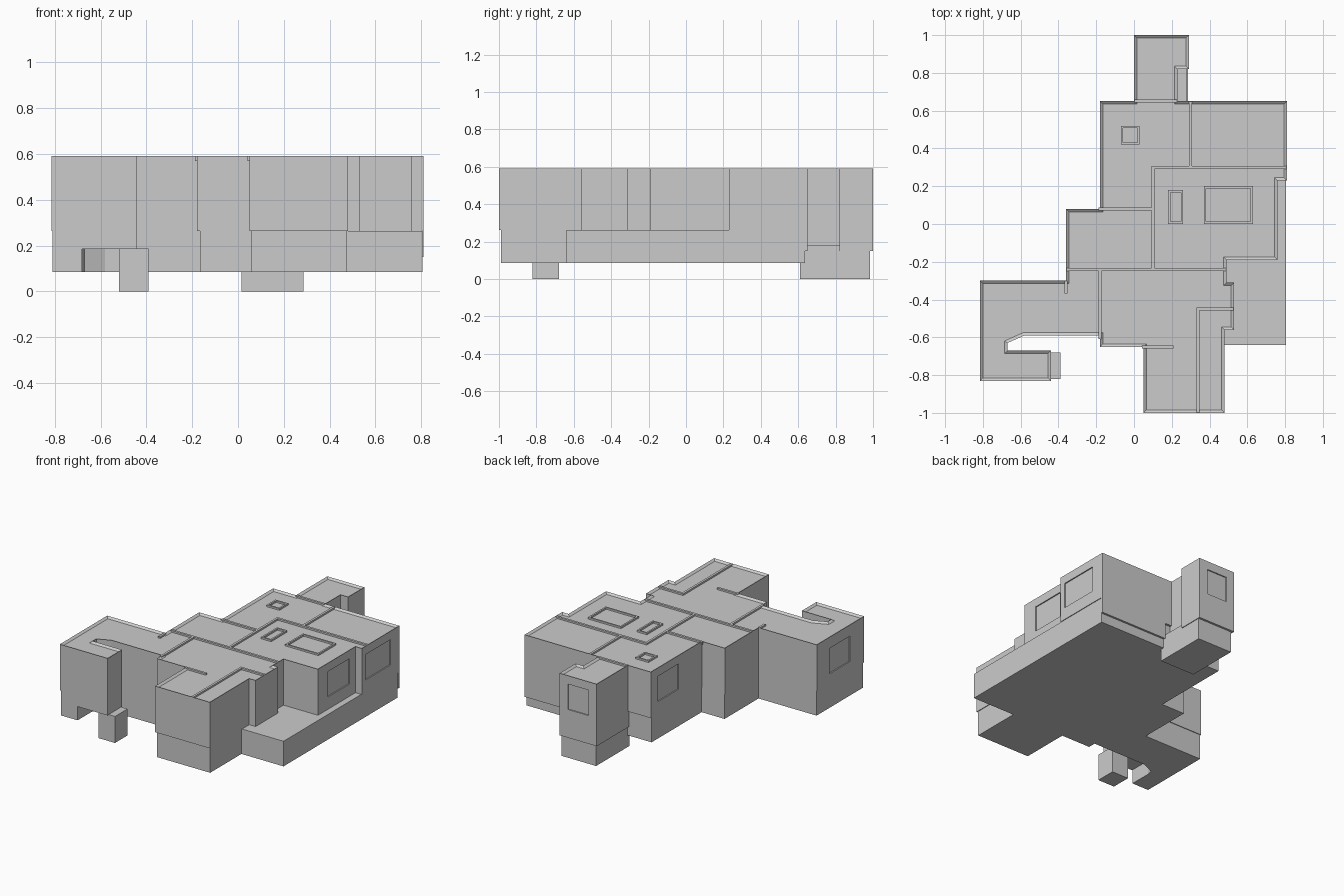
import bpy, bmesh

# Single flat colour for the whole massing model
grey = bpy.data.materials.new("light grey")
grey.diffuse_color = (0.6, 0.6, 0.6, 1)


def finish(bm, name):
    bmesh.ops.recalc_face_normals(bm, faces=bm.faces)
    me = bpy.data.meshes.new(name)
    bm.to_mesh(me)
    bm.free()
    me.materials.append(grey)
    ob = bpy.data.objects.new(name, me)
    bpy.context.collection.objects.link(ob)
    return ob


def prism(name, pts, z0, z1, rim=0.0, depth=0.0):
    """Extruded outline; with a rim, the top is sunk behind a parapet."""
    bm = bmesh.new()
    face = bm.faces.new([bm.verts.new((x, y, z0)) for x, y in pts])
    out = bmesh.ops.extrude_face_region(bm, geom=[face])["geom"]
    for v in out:
        if isinstance(v, bmesh.types.BMVert):
            v.co.z = z1
    bmesh.ops.recalc_face_normals(bm, faces=bm.faces)
    if rim:
        top = [f for f in bm.faces if f.calc_center_median().z > z1 - 1e-4]
        bmesh.ops.inset_region(bm, faces=top, thickness=rim, use_even_offset=True)
        for v in {v for f in top for v in f.verts}:
            v.co.z -= depth
    return finish(bm, name)


def boxes(name, spans):
    """Several boxes given as (x0, x1, y0, y1, z0, z1) in one object."""
    bm = bmesh.new()
    for x0, x1, y0, y1, z0, z1 in spans:
        vs = bmesh.ops.create_cube(bm, size=1)["verts"]
        for v in vs:
            v.co = (x1 if v.co.x > 0 else x0, y1 if v.co.y > 0 else y0,
                    z1 if v.co.z > 0 else z0)
    return finish(bm, name)


# Upper storey with parapet
storey = prism("upper_storey", [
    (0, 1), (0.29, 1), (0.29, 0.82), (0.23, 0.82), (0.23, 0.65), (0.81, 0.65),
    (0.81, 0.23), (0.76, 0.23), (0.76, -0.19), (0.49, -0.19), (0.49, -0.31),
    (0.53, -0.31), (0.53, -0.56), (0.48, -0.56), (0.48, -1), (0.05, -1),
    (0.05, -0.65), (-0.18, -0.65), (-0.18, -0.59), (-0.58, -0.59),
    (-0.67, -0.63), (-0.67, -0.67), (-0.44, -0.67), (-0.44, -0.83),
    (-0.815, -0.83), (-0.815, -0.3), (-0.36, -0.3), (-0.36, 0.08),
    (-0.18, 0.08), (-0.18, 0.65), (0, 0.65)], 0.263, 0.59, 0.016, 0.012)

# Shallow window recesses
D = 0.008
cutter = boxes("window_cutter", [
    (0.76 - D, 0.80, -0.08, 0.165, 0.35, 0.53),
    (0.81 - D, 0.85, 0.27, 0.55, 0.35, 0.53),
    (-0.86, -0.815 + D, -0.67, -0.44, 0.33, 0.51),
    (-0.22, -0.18 + D, 0.34, 0.57, 0.35, 0.53),
    (0.065, 0.225, 1 - D, 1.04, 0.35, 0.53)])
cutter.hide_render = True
cutter.hide_viewport = True
mod = storey.modifiers.new("windows", "BOOLEAN")
mod.operation = "DIFFERENCE"
mod.solver = "EXACT"
mod.object = cutter

# Slightly set-back base storey, with the open terrace on the right
prism("base_storey", [
    (0.805, 0.635), (0.805, -0.64), (0.475, -0.64), (0.475, -0.99), (0.06, -0.99),
    (0.06, -0.645), (-0.165, -0.645), (-0.165, -0.59), (-0.58, -0.59),
    (-0.67, -0.63), (-0.68, -0.67), (-0.68, -0.825), (-0.81, -0.825),
    (-0.81, -0.305), (-0.355, -0.305), (-0.355, 0.075), (-0.175, 0.075),
    (-0.175, 0.635)], 0.085, 0.263)

# Parts hanging below the upper storey
boxes("back_wing_skirt", [(0, 0.29, 0.82, 1, 0.15, 0.263),
                          (0, 0.23, 0.636, 0.82, 0.15, 0.263)])
boxes("back_wall_skirt", [(0.28, 0.81, 0.636, 0.65, 0.15, 0.263)])
boxes("porch_beam", [(-0.68, -0.44, -0.83, -0.67, 0.185, 0.263)])

# Ground supports
boxes("back_wing_foundation", [(0.015, 0.285, 0.61, 0.985, 0, 0.15),
                               (0.015, 0.28, 0.64, 0.82, 0.15, 0.18)])
boxes("porch_post", [(-0.52, -0.39, -0.82, -0.68, 0, 0.188)])

# Low roof dividers, flush with the parapet
W, R0, R1 = 0.008, 0.57, 0.59
walls = [  # x0, y0, x1, y1
    (0.34, -0.99, 0.34, -0.45), (0.34, -0.45, 0.52, -0.45),
    (-0.18, -0.60, -0.18, -0.24), (-0.35, -0.24, 0.48, -0.24),
    (0.10, -0.24, 0.10, 0.30), (-0.18, 0.08, 0.10, 0.08),
    (0.10, 0.30, 0.80, 0.30), (0.30, 0.30, 0.30, 0.64),
    (0.01, 0.65, 0.22, 0.65), (0.05, -0.65, 0.20, -0.65),
    (-0.36, -0.36, -0.36, -0.31)]
boxes("roof_dividers", [(a - W, c + W, b - W, d + W, R0, R1) for a, b, c, d in walls])


def frame(name, cx, cy, w, h, t=0.012):
    x0, x1, y0, y1 = cx - w / 2, cx + w / 2, cy - h / 2, cy + h / 2
    boxes(name, [(x0, x1, y0, y0 + t, R0, R1), (x0, x1, y1 - t, y1, R0, R1),
                 (x0, x0 + t, y0 + t, y1 - t, R0, R1),
                 (x1 - t, x1, y0 + t, y1 - t, R0, R1)])


# Rectangular roof curbs
frame("skylight_curb", -0.02, 0.47, 0.10, 0.10)
frame("right_roof_curb", 0.50, 0.10, 0.26, 0.20)
frame("middle_roof_curb", 0.22, 0.09, 0.08, 0.18)
